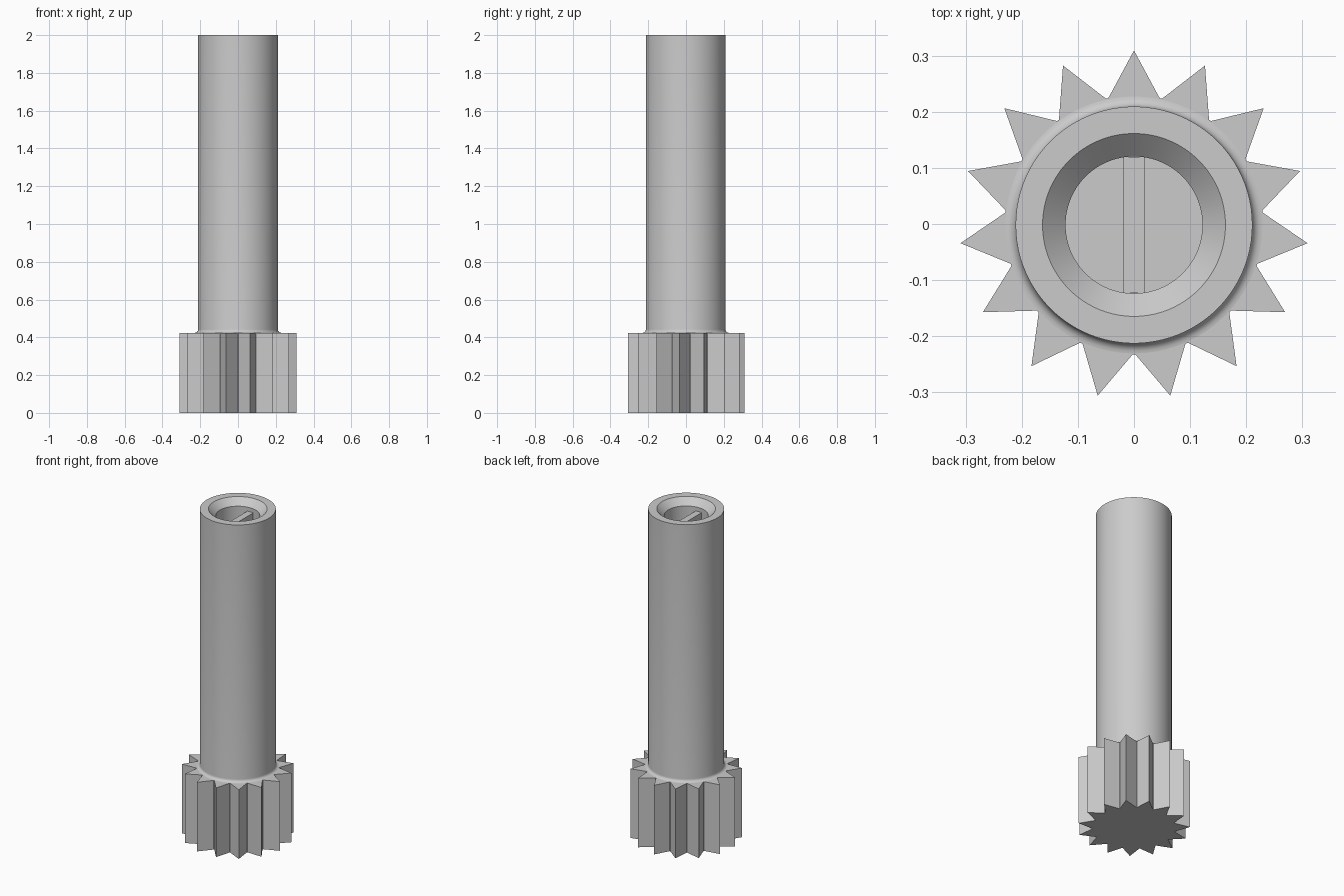
import bpy, bmesh, math

if "Cube" in bpy.data.objects:
    bpy.data.objects.remove(bpy.data.objects["Cube"])

CY = -0.0017          # axis offset that centres the odd-toothed gear
TEETH, SEGS = 15, 90
GEAR_TOP, BASE_R = 0.424, 0.229

steel = bpy.data.materials.new("grey_steel")
steel.diffuse_color = (0.6, 0.6, 0.6, 1)
steel.use_nodes = True
steel.node_tree.nodes["Principled BSDF"].inputs["Base Color"].default_value = steel.diffuse_color


def finish(name, bm, smooth=True):
    bmesh.ops.recalc_face_normals(bm, faces=bm.faces)
    mesh = bpy.data.meshes.new(name)
    bm.to_mesh(mesh)
    bm.free()
    obj = bpy.data.objects.new(name, mesh)
    obj.location.y = CY
    mesh.materials.append(steel)
    bpy.context.collection.objects.link(obj)
    if smooth:
        bpy.ops.object.select_all(action='DESELECT')
        obj.select_set(True)
        bpy.context.view_layer.objects.active = obj
        bpy.ops.object.shade_smooth_by_angle(angle=math.radians(25))
    return obj


def polar(r, a, z):
    return (r * math.cos(a), r * math.sin(a), z)


# Gear: sharp teeth with narrow rounded valleys, top left open under the shaft
outline = []
step = math.tau / TEETH
for i in range(TEETH):
    a = math.pi / 2 + i * step
    outline.append((0.311, a))
    for da, r in ((-0.02, 0.2335), (-0.008, 0.2305), (0.008, 0.2305), (0.02, 0.2335)):
        outline.append((r, a + step / 2 + da))
bm = bmesh.new()
low = [bm.verts.new(polar(r, a, 0)) for r, a in outline]
high = [bm.verts.new(polar(r, a, GEAR_TOP)) for r, a in outline]
bm.faces.new(low)
n = len(outline)
for i in range(n):
    j = (i + 1) % n
    bm.faces.new((low[i], low[j], high[j], high[i]))
hole = [bm.verts.new(polar(BASE_R, math.tau * i / SEGS, GEAR_TOP)) for i in range(SEGS)]
rim = [bm.edges.new((hole[i - 1], hole[i])) for i in range(SEGS)]
rim += [bm.edges.get((high[i - 1], high[i])) for i in range(n)]
bmesh.ops.triangle_fill(bm, edges=rim, use_beauty=True, normal=(0, 0, 1))
finish("gear", bm, smooth=False)

# Shaft: root fillet, straight wall, chamfered mouth and blind bore
FIL = 0.018
profile = [(BASE_R - FIL * math.sin(t), GEAR_TOP + FIL * (1 - math.cos(t)))
           for t in (math.pi / 2 * k / 6 for k in range(7))]
profile += [(0.211, 2.0), (0.163, 2.0), (0.122, 1.96), (0.122, 1.76)]
bm = bmesh.new()
rings = [[bm.verts.new(polar(r, math.tau * i / SEGS, z)) for i in range(SEGS)]
         for r, z in profile]
for a, b in zip(rings, rings[1:]):
    for i in range(SEGS):
        bm.faces.new((a[i - 1], a[i], b[i], b[i - 1]))
bm.faces.new(rings[-1])
finish("shaft", bm)

# Drive rib across the bore
bm = bmesh.new()
bmesh.ops.create_cube(bm, size=1)
for v in bm.verts:
    v.co = (v.co.x * 0.04, v.co.y * 0.243, 1.76 if v.co.z < 0 else 1.935)
finish("drive_rib", bm, smooth=False)
